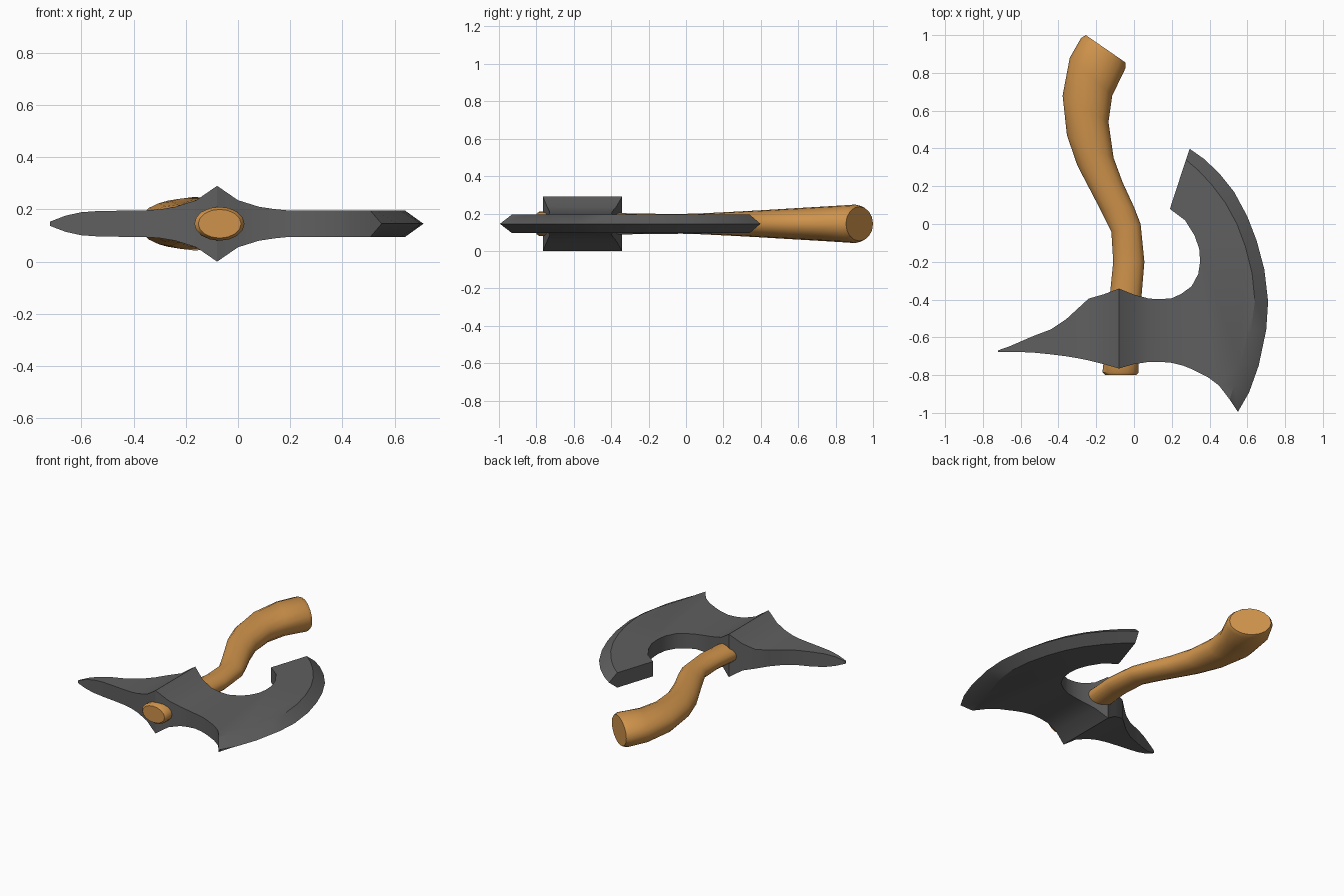
import bpy, bmesh, math
from mathutils import Vector

ZC = 0.145  # mid-plane height of the whole axe


def material(name, rgb):
    m = bpy.data.materials.new(name)
    m.diffuse_color = (*rgb, 1)
    return m


def finish(name, bm, mat, angle):
    bmesh.ops.remove_doubles(bm, verts=bm.verts, dist=1e-5)
    bmesh.ops.recalc_face_normals(bm, faces=bm.faces)
    mesh = bpy.data.meshes.new(name)
    bm.to_mesh(mesh)
    bm.free()
    mesh.materials.append(mat)
    ob = bpy.data.objects.new(name, mesh)
    bpy.context.collection.objects.link(ob)
    bpy.ops.object.select_all(action='DESELECT')
    ob.select_set(True)
    bpy.context.view_layer.objects.active = ob
    bpy.ops.object.shade_smooth_by_angle(angle=math.radians(angle))
    return ob


wood = material("warm wood", (0.62, 0.29, 0.07))
steel = material("dark steel", (0.115, 0.115, 0.115))

# Handle: ellipses lofted between left and right edge points (lx, ly, rx, ry, half height)
sections = [
    (-0.152, -0.80, 0.012, -0.80, 0.055),
    (-0.167, -0.785, 0.025, -0.785, 0.065),
    (-0.16, -0.72, 0.025, -0.72, 0.064),
    (-0.13, -0.40, 0.04, -0.38, 0.058),
    (-0.11, -0.20, 0.055, -0.20, 0.054),
    (-0.12, -0.04, 0.035, 0.00, 0.053),
    (-0.18, 0.08, 0.00, 0.09, 0.056),
    (-0.30, 0.31, -0.06, 0.22, 0.065),
    (-0.355, 0.47, -0.108, 0.35, 0.073),
    (-0.378, 0.68, -0.135, 0.54, 0.085),
    (-0.34, 0.88, -0.115, 0.68, 0.095),
    (-0.28, 0.985, -0.045, 0.825, 0.103),
    (-0.255, 1.00, -0.045, 0.855, 0.092),
]
bm = bmesh.new()
N = 16
rings = []
for lx, ly, rx, ry, h in sections:
    c = Vector(((lx + rx) / 2, (ly + ry) / 2, ZC))
    a = Vector(((rx - lx) / 2, (ry - ly) / 2, 0))
    rings.append([bm.verts.new(c + a * math.cos(t) + Vector((0, 0, h * math.sin(t))))
                  for t in (2 * math.pi * i / N for i in range(N))])
for r, s in zip(rings, rings[1:]):
    for i in range(N):
        j = (i + 1) % N
        bm.faces.new((r[i], r[j], s[j], s[i]))
bm.faces.new(rings[0])
bm.faces.new(rings[-1])
finish("handle", bm, wood, 40)

# Axe head, spike and socket: columns (x, back y, front y, half thickness)
columns = [
    (-0.72, -0.669, -0.678, 0.008), (-0.66, -0.648, -0.678, 0.031),
    (-0.60, -0.622, -0.678, 0.044), (-0.53, -0.592, -0.681, 0.049),
    (-0.44, -0.558, -0.69, 0.050), (-0.36, -0.505, -0.70, 0.051),
    (-0.30, -0.45, -0.71, 0.055), (-0.24, -0.395, -0.722, 0.065),
    (-0.16, -0.372, -0.742, 0.090), (-0.08, -0.342, -0.765, 0.145),
    (0.00, -0.374, -0.742, 0.090), (0.08, -0.395, -0.73, 0.065),
    (0.14, -0.398, -0.73, 0.056), (0.20, -0.393, -0.735, 0.050),
]
# Blade outlines, all in the flat part of the head
hook = [(0.25, -0.37), (0.305, -0.33), (0.34, -0.265), (0.35, -0.20), (0.345, -0.13),
        (0.32, -0.06), (0.27, 0.02), (0.19, 0.08)]
beard = [(0.45, -0.855), (0.39, -0.81), (0.31, -0.77), (0.26, -0.75)]
bevel = [(0.275, 0.34), (0.34, 0.285), (0.41, 0.21), (0.485, 0.11), (0.545, 0.0),
         (0.59, -0.12), (0.625, -0.26), (0.64, -0.41), (0.62, -0.56), (0.56, -0.74),
         (0.53, -0.85), (0.507, -0.93)]
edge = [(0.295, 0.398), (0.37, 0.345), (0.45, 0.27), (0.53, 0.17), (0.60, 0.04),
        (0.65, -0.09), (0.69, -0.24), (0.71, -0.41), (0.70, -0.56), (0.66, -0.75),
        (0.61, -0.89), (0.55, -0.995)]
T = 0.05

bm = bmesh.new()
rim = [bm.verts.new((x, y, ZC)) for x, y in edge]
outlines = []
for s in (1, -1):
    back = [bm.verts.new((x, b, ZC + s * h)) for x, b, f, h in columns]
    front = [bm.verts.new((x, f, ZC + s * h)) for x, b, f, h in columns]
    hk, bv, bd = [[bm.verts.new((x, y, ZC + s * T)) for x, y in p] for p in (hook, bevel, beard)]
    for i in range(len(columns) - 1):
        bm.faces.new((back[i], back[i + 1], front[i + 1], front[i]))
    # flat blade cheek
    bm.faces.new([back[-1]] + hk + bv + bd + [front[-1]])
    # sharpened bevel
    for i in range(len(rim) - 1):
        bm.faces.new((bv[i], bv[i + 1], rim[i + 1], rim[i]))
    outlines.append([bv[-1]] + bd + front[::-1] + back + hk + [bv[0]])

# Side walls joining the upper and lower halves
up, low = outlines
for i in range(len(up) - 1):
    bm.faces.new((up[i], up[i + 1], low[i + 1], low[i]))
bm.faces.new((up[0], low[0], rim[-1]))
bm.faces.new((up[-1], low[-1], rim[0]))
finish("axe_head", bm, steel, 30)
